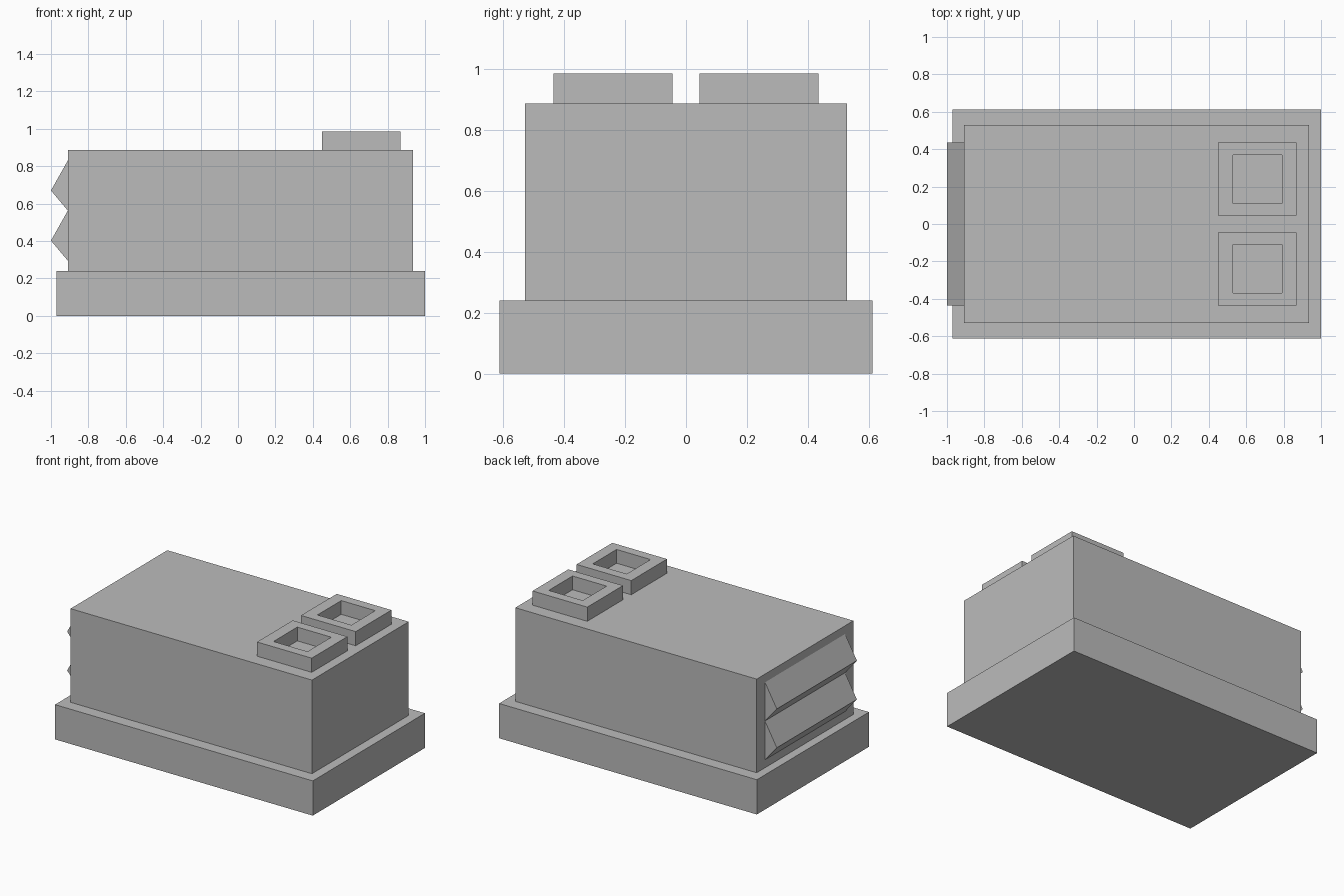
import bpy
import bmesh

cube = bpy.data.objects.get("Cube")
if cube:
    bpy.data.objects.remove(cube, do_unlink=True)

GREY = (0.5, 0.5, 0.5, 1)
grey = bpy.data.materials.new("plain grey")
grey.use_nodes = True
grey.diffuse_color = GREY
grey.node_tree.nodes["Principled BSDF"].inputs["Base Color"].default_value = GREY


def add_object(name, bm):
    bmesh.ops.recalc_face_normals(bm, faces=bm.faces)
    mesh = bpy.data.meshes.new(name)
    bm.to_mesh(mesh)
    bm.free()
    mesh.materials.append(grey)
    obj = bpy.data.objects.new(name, mesh)
    bpy.context.collection.objects.link(obj)
    return obj


def box_mesh(low, high):
    bm = bmesh.new()
    bmesh.ops.create_cube(bm, size=1)
    for v in bm.verts:
        v.co = [h if c > 0 else l for c, l, h in zip(v.co, low, high)]
    return bm


# Base plinth and main housing
BASE_TOP, ROOF, VENT_TOP = 0.24, 0.887, 0.985
add_object("base", box_mesh((-0.97, -0.612, 0), (1, 0.612, BASE_TOP)))
add_object("housing", box_mesh((-0.91, -0.528, BASE_TOP), (0.935, 0.528, ROOF)))


# Square roof vents: inset the top, then sink the opening to the roof
def roof_vent(name, y):
    bm = box_mesh((0.45, y - 0.195, ROOF), (0.868, y + 0.195, VENT_TOP))
    top = max(bm.faces, key=lambda f: f.calc_center_median().z)
    bmesh.ops.inset_region(bm, faces=[top], thickness=0.06)
    for v in top.verts:
        v.co.x = 0.53 if v.co.x < 0.66 else 0.79
        v.co.y = y + (0.13 if v.co.y > y else -0.13)
    well = bmesh.ops.extrude_discrete_faces(bm, faces=[top])["faces"][0]
    for v in well.verts:
        v.co.z = ROOF + 0.003
    add_object(name, bm)


roof_vent("front_roof_vent", -0.24)
roof_vent("back_roof_vent", 0.24)


# Wedge louvers on the end wall
def louver(name, z):
    bm = bmesh.new()
    profile = [(-0.91, z + 0.16), (-1, z), (-0.91, z - 0.107)]
    face = bm.faces.new([bm.verts.new((x, -0.437, h)) for x, h in profile])
    side = bmesh.ops.extrude_face_region(bm, geom=[face])["geom"]
    for v in side:
        if isinstance(v, bmesh.types.BMVert):
            v.co.y = 0.437
    add_object(name, bm)


louver("lower_louver", 0.402)
louver("upper_louver", 0.67)
